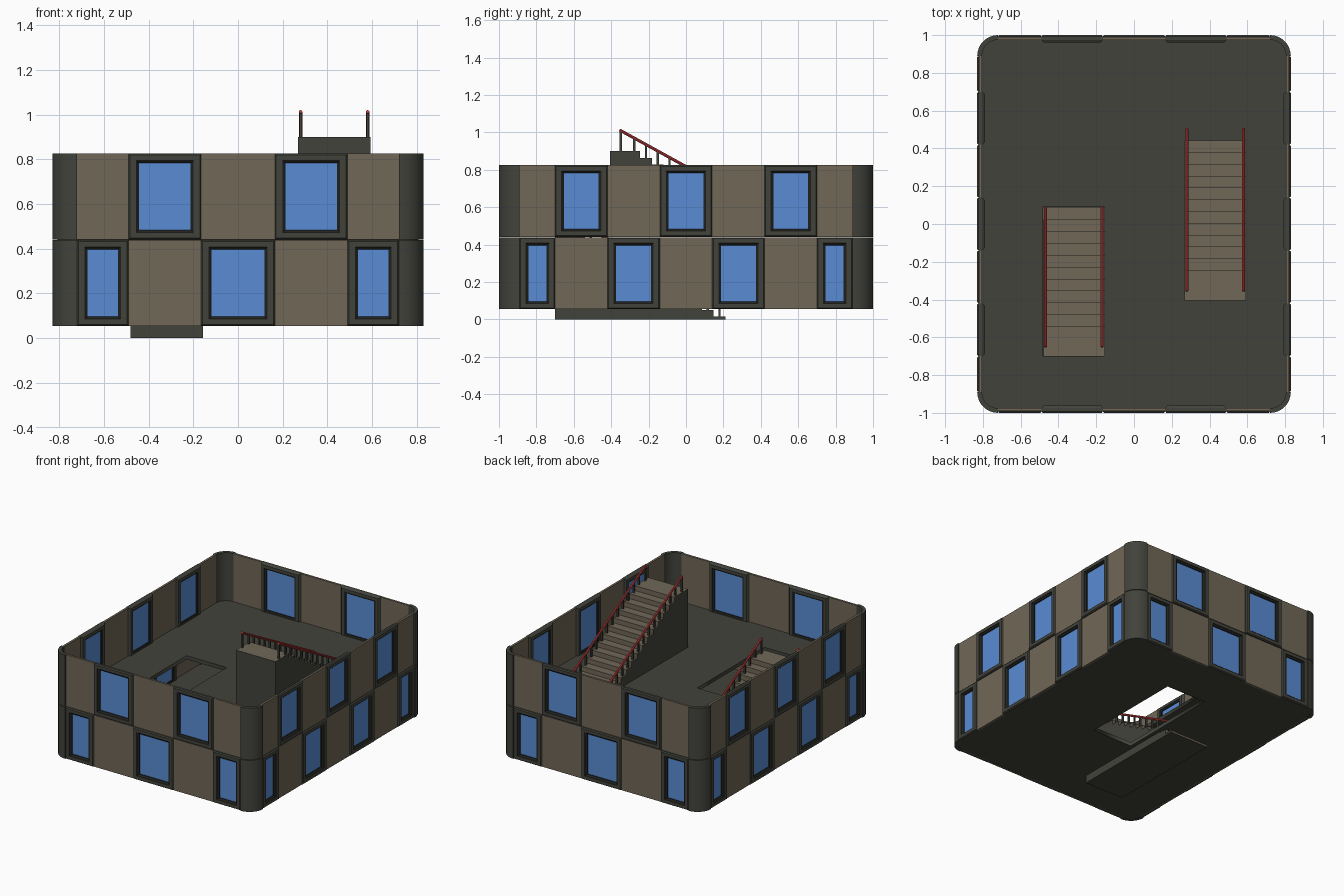
import bpy, bmesh, math
from mathutils import Matrix, Vector

if "Cube" in bpy.data.objects:
    bpy.data.objects.remove(bpy.data.objects["Cube"])

HX, HY, RAD = 0.83, 1.0, 0.11
ROWS = [(0.055, 0.438), (0.442, 0.825)]


def material(name, rgb):
    m = bpy.data.materials.new(name)
    m.diffuse_color = (*rgb, 1)
    m.use_nodes = True
    m.node_tree.nodes["Principled BSDF"].inputs["Base Color"].default_value = m.diffuse_color
    return m


DARK = material("dark_grey", (0.055, 0.055, 0.045))
TAN = material("tan", (0.16, 0.135, 0.095))
BLACK = material("black", (0.015, 0.016, 0.013))
BLUE = material("glass_blue", (0.10, 0.26, 0.65))
RED = material("rail_red", (0.60, 0.05, 0.05))


def finish(name, bm, mats, matrix=None):
    if matrix:
        bm.transform(matrix)
    bmesh.ops.recalc_face_normals(bm, faces=bm.faces)
    me = bpy.data.meshes.new(name)
    bm.to_mesh(me)
    bm.free()
    for m in mats:
        me.materials.append(m)
    ob = bpy.data.objects.new(name, me)
    bpy.context.collection.objects.link(ob)
    return ob


def add_box(bm, lo, hi):
    c = [(a + b) / 2 for a, b in zip(lo, hi)]
    s = [b - a for a, b in zip(lo, hi)]
    mat = Matrix.Translation(c) @ Matrix.Diagonal((*s, 1))
    bmesh.ops.create_cube(bm, size=1, matrix=mat)


def add_ring(bm, rect, sections):
    # closed rectangular frame; each section is (x margin, z margin, y)
    x0, x1, z0, z1 = rect
    loops = []
    for mx, mz, y in sections:
        pts = [(x0 + mx, z0 + mz), (x1 - mx, z0 + mz), (x1 - mx, z1 - mz), (x0 + mx, z1 - mz)]
        loops.append([bm.verts.new((x, y, z)) for x, z in pts])
    for a, b in zip(loops, loops[1:] + loops[:1]):
        for i in range(4):
            j = (i + 1) % 4
            bm.faces.new((a[i], a[j], b[j], b[i]))


def window(side, rect, d, matrix):
    x0, x1, z0, z1 = rect
    # outer surround
    bm = bmesh.new()
    add_ring(bm, rect, [(0, 0, -d + 0.025), (0, 0, -d + 0.008), (0.006, 0.006, -d),
                        (0.033, 0.03, -d), (0.033, 0.03, -d + 0.04), (0.012, 0.01, -d + 0.04)])
    finish(side + "_window_surround", bm, [DARK], matrix)
    # black inner frame
    bm = bmesh.new()
    add_ring(bm, rect, [(0.032, 0.029, -d + 0.004), (0.047, 0.042, -d + 0.014),
                        (0.047, 0.042, -d + 0.034), (0.032, 0.029, -d + 0.038)])
    finish(side + "_window_frame", bm, [BLACK], matrix)
    # glass
    bm = bmesh.new()
    add_box(bm, (x0 + 0.046, -d + 0.02, z0 + 0.041), (x1 - 0.046, -d + 0.028, z1 - 0.041))
    finish(side + "_glass", bm, [BLUE], matrix)


# walls: chequered windows and plain panels
FRONT = [-0.72, -0.49, -0.165, 0.165, 0.49, 0.72]
SIDE = [-0.89, -0.70, -0.42, -0.14, 0.14, 0.42, 0.70, 0.89]
for k, side in enumerate(["front", "right", "back", "left"]):
    rot = Matrix.Rotation(k * math.pi / 2, 4, 'Z')
    cuts, d = (FRONT, HY) if k % 2 == 0 else (SIDE, HX)
    for row, (z0, z1) in enumerate(ROWS):
        for i, (a, b) in enumerate(zip(cuts, cuts[1:])):
            if (i + row) % 2 == 0:
                window(side, (a, b, z0, z1), d, rot)
            else:
                bm = bmesh.new()
                add_box(bm, (a, -d + 0.010, z0), (b, -d + 0.026, z1))
                finish(side + "_wall_panel", bm, [TAN], rot)


def arc(cx, cy, r, start, n=8):
    return [(cx + r * math.cos(start + math.pi / 2 * i / n),
             cy + r * math.sin(start + math.pi / 2 * i / n)) for i in range(n + 1)]


# rounded corner columns, one per storey
for q, (sx, sy) in enumerate([(1, 1), (-1, 1), (-1, -1), (1, -1)]):
    cx, cy = sx * (HX - RAD), sy * (HY - RAD)
    ring = arc(cx, cy, RAD, q * math.pi / 2) + arc(cx, cy, RAD - 0.025, q * math.pi / 2)[::-1]
    for z0, z1 in ROWS:
        bm = bmesh.new()
        f = bm.faces.new([bm.verts.new((x, y, z0)) for x, y in ring])
        ext = bmesh.ops.extrude_face_region(bm, geom=[f])
        bmesh.ops.translate(bm, vec=(0, 0, z1 - z0),
                            verts=[v for v in ext["geom"] if isinstance(v, bmesh.types.BMVert)])
        ob = finish("corner_column", bm, [DARK])
        bpy.context.view_layer.objects.active = ob
        ob.select_set(True)
        bpy.ops.object.shade_smooth_by_angle()
        ob.select_set(False)


def slab(name, z0, z1, hole):
    # rounded floor plate with a rectangular stair opening
    hx, hy, r = HX - 0.022, HY - 0.022, RAD - 0.02
    outline = []
    for q, (sx, sy) in enumerate([(1, 1), (-1, 1), (-1, -1), (1, -1)]):
        outline += arc(sx * (hx - r), sy * (hy - r), r, q * math.pi / 2)
    x0, x1, y0, y1 = hole
    cu = bpy.data.curves.new(name, 'CURVE')
    cu.dimensions, cu.fill_mode, cu.extrude = '2D', 'BOTH', (z1 - z0) / 2
    for pts in (outline, [(x0, y0), (x1, y0), (x1, y1), (x0, y1)]):
        s = cu.splines.new('POLY')
        s.points.add(len(pts) - 1)
        for p, (x, y) in zip(s.points, pts):
            p.co = (x, y, 0, 1)
        s.use_cyclic_u = True
    tmp = bpy.data.objects.new(name + "_curve", cu)
    bpy.context.collection.objects.link(tmp)
    bpy.context.view_layer.update()
    me = bpy.data.meshes.new_from_object(tmp.evaluated_get(bpy.context.evaluated_depsgraph_get()))
    bpy.data.objects.remove(tmp)
    bm = bmesh.new()
    bm.from_mesh(me)
    finish(name, bm, [DARK], Matrix.Translation((0, 0, (z0 + z1) / 2)))


slab("ground_floor", 0.057, 0.085, (-0.13, 0.20, -0.19, 0.60))
slab("upper_floor", 0.44, 0.468, (-0.485, -0.155, -0.70, 0.09))

# stairs: solid stepped flight with tan treads, posts and two handrails
STEPS, RUN, RISE, FIRST = 12, 0.0625, 0.036, 0.015


def stairs(name, x0, x1, y_top, z):
    y_foot = y_top + 0.16 + STEPS * RUN
    prof = [(y_top, z), (y_foot, z)]
    for i in range(STEPS + 1):
        h = z + FIRST + i * RISE
        prof.append((y_foot - i * RUN, h))
        prof.append((y_foot - (i + 1) * RUN if i < STEPS else y_top, h))
    bm = bmesh.new()
    f = bm.faces.new([bm.verts.new((x0, y, h)) for y, h in prof])
    ext = bmesh.ops.extrude_face_region(bm, geom=[f])
    bmesh.ops.translate(bm, vec=(x1 - x0, 0, 0),
                        verts=[v for v in ext["geom"] if isinstance(v, bmesh.types.BMVert)])
    bm.normal_update()
    ob = finish(name + "_flight", bm, [DARK, TAN])
    for p in ob.data.polygons:
        if p.normal.z > 0.5 or p.normal.y > 0.5:
            p.material_index = 1

    top = Vector((0, y_top + 0.05, z + FIRST + STEPS * RISE + 0.113))
    foot = Vector((0, y_foot, top.z - (y_foot - top.y) * 0.55))
    for side, x in (("left", x0 + 0.012), ("right", x1 - 0.012)):
        a, b = top + Vector((x, 0, 0)), foot + Vector((x, 0, 0))
        bm = bmesh.new()
        mat = Matrix.Translation((a + b) / 2) @ (b - a).to_track_quat('Z', 'Y').to_matrix().to_4x4()
        bmesh.ops.create_cone(bm, cap_ends=True, segments=8, radius1=0.008, radius2=0.008,
                              depth=(b - a).length, matrix=mat)
        finish(f"{name}_{side}_handrail", bm, [RED])
        bm = bmesh.new()
        for i in range(STEPS + 1):
            y = y_foot - (i + 0.5) * RUN
            add_box(bm, (x - 0.006, y - 0.006, z + FIRST + i * RISE),
                    (x + 0.006, y + 0.006, top.z - (y - top.y) * 0.55))
        add_box(bm, (x - 0.006, top.y, z + FIRST + STEPS * RISE),
                (x + 0.006, top.y + 0.012, top.z - 0.004))
        finish(f"{name}_{side}_posts", bm, [DARK])


stairs("lower_stairs", -0.48, -0.157, -0.70, 0.0)
stairs("upper_stairs", 0.268, 0.592, -0.405, 0.453)
